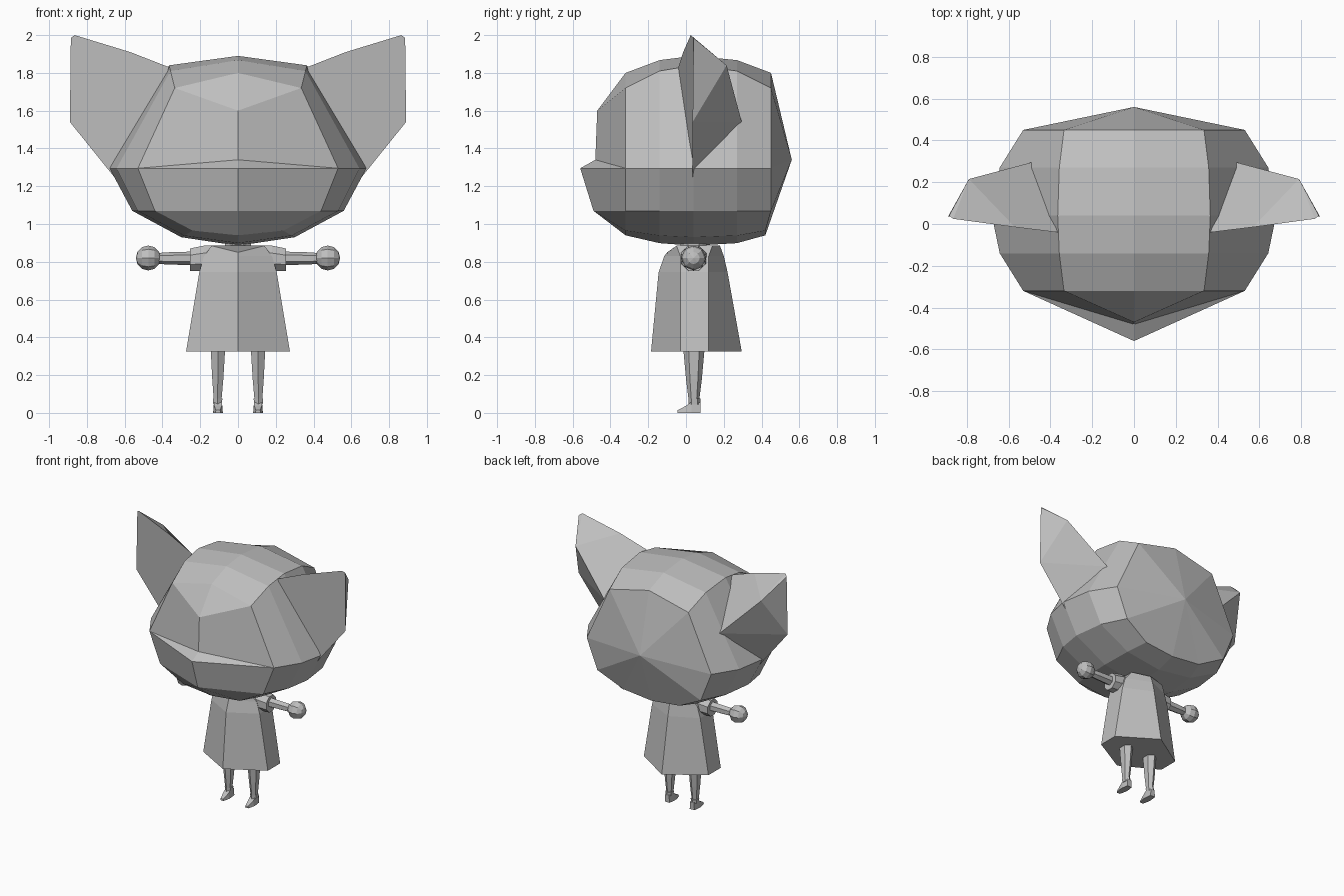
import bpy, bmesh, math
from mathutils import Matrix

if "Cube" in bpy.data.objects:
    bpy.data.objects.remove(bpy.data.objects["Cube"])

grey = bpy.data.materials.new("plain grey")
grey.diffuse_color = (0.52, 0.52, 0.52, 1)
grey.use_nodes = True
grey.node_tree.nodes["Principled BSDF"].inputs["Base Color"].default_value = grey.diffuse_color


def finish(name, bm):
    bmesh.ops.remove_doubles(bm, verts=bm.verts, dist=0.0005)
    bmesh.ops.recalc_face_normals(bm, faces=bm.faces)
    me = bpy.data.meshes.new(name)
    bm.to_mesh(me)
    bm.free()
    me.materials.append(grey)
    ob = bpy.data.objects.new(name, me)
    bpy.context.collection.objects.link(ob)
    return ob


def build(name, faces, sides=(1,)):
    """Faces given as point tuples, optionally repeated mirrored in x."""
    bm = bmesh.new()
    for s in sides:
        for f in faces:
            bm.faces.new([bm.verts.new((s * x, y, z)) for x, y, z in f])
    return finish(name, bm)


def loft(rings, caps=True):
    """Skin a list of closed point loops."""
    n = len(rings[0])
    faces = [(a[i], a[(i + 1) % n], b[(i + 1) % n], b[i])
             for a, b in zip(rings, rings[1:]) for i in range(n)]
    return faces + ([rings[0], rings[-1]] if caps else [])


def loop_x(x, y, z, ry, rz, n):
    return [(x, y + ry * math.cos((i + .5) * math.tau / n),
             z + rz * math.sin((i + .5) * math.tau / n)) for i in range(n)]


def loop_z(x, y, z, rx, ry, n):
    return [(x + rx * math.cos((i + .5) * math.tau / n),
             y + ry * math.sin((i + .5) * math.tau / n), z) for i in range(n)]


# Head: half profiles along y, blended from small end to full middle
small = [(0, 1.80), (.335, 1.72), (.53, 1.295), (.44, 1.07), (.24, .965), (0, .94)]
full = [(0, 1.89), (.365, 1.84), (.68, 1.295), (.56, 1.07), (.30, .93), (0, .885)]
rings = []
for y, t in [(-.32, 0), (-.14, .75), (.04, 1), (.27, .75), (.45, 0)]:
    rings.append([(a[0] + (b[0] - a[0]) * t,
                   y - (.03 if y > .4 and a[1] < 1 else 0),
                   a[1] + (b[1] - a[1]) * t) for a, b in zip(small, full)])
faces = [(a[i], a[i + 1], b[i + 1], b[i])
         for a, b in zip(rings, rings[1:]) for i in range(5)]
apex = (0, .56, 1.34)
faces += [(rings[-1][i], rings[-1][i + 1], apex) for i in range(5)]
# Face: brow, cheek, protruding muzzle ledge and jaw
top, corner, side, low, bot, chin = rings[0]
brow, lip, nose, jaw = (0, -.47, 1.60), (0, -.48, 1.34), (0, -.56, 1.295), (0, -.49, 1.07)
faces += [(top, corner, brow), (corner, side, lip, brow), (lip, side, nose),
          (nose, side, low, jaw), (jaw, low, bot, chin)]
build("head", faces, (1, -1))

# Ears: flat front, wedge-shaped back
A, V, T, U = (.365, -.04, 1.83), (.57, -.015, 1.91), (.865, .025, 2.0), (.885, .04, 1.985)
O, B, P, Q = (.89, .035, 1.54), (.60, .035, 1.18), (.79, .215, 1.84), (.49, .295, 1.54)
ear = [(A, V, T, U, O, B), (T, P, U), (U, P, O), (P, Q, O), (Q, B, O),
       (V, P, T), (A, Q, P, V), (A, B, Q)]


# Dress: six-sided, flared to the hem, dipped neckline
def hexagon(w, front, y1, y2, back, z, zf=None):
    return [(0, front, zf or z), (w, y1, z), (w, y2, z), (0, back, z), (-w, y2, z), (-w, y1, z)]


build("dress", loft([hexagon(.275, -.185, -.03, .12, .295, .325),
                     hexagon(.205, -.145, -.03, .12, .22, .745),
                     hexagon(.18, -.115, -.03, .12, .20, .83),
                     hexagon(.14, -.10, -.05, .14, .18, .885, .85)]))
build("neck", loft([loop_z(0, .04, .82, .075, .075, 8), loop_z(0, .04, .95, .075, .075, 8)]))

# Paired parts
for tag, s in (("right", 1), ("left", -1)):
    build("ear_" + tag, ear, (s,))
    build("sleeve_" + tag, loft([loop_x(.10, .04, .818, .073, .073, 8),
                                 loop_x(.18, .04, .818, .073, .073, 8),
                                 loop_x(.255, .04, .81, .065, .065, 8)]), (s,))
    build("arm_" + tag, loft([loop_x(.24, .04, .818, .036, .036, 6),
                              loop_x(.38, .04, .818, .032, .032, 6),
                              loop_x(.45, .04, .818, .026, .026, 6)]), (s,))
    bm = bmesh.new()
    bmesh.ops.create_uvsphere(bm, u_segments=8, v_segments=6, radius=.066,
                              matrix=Matrix.Translation((s * .475, .04, .82))
                              @ Matrix.Rotation(math.pi / 2, 4, 'Y'))
    finish("hand_" + tag, bm)
    build("leg_" + tag, loft([loop_z(.108, .042, .05, .022, .026, 6),
                              loop_z(.107, .042, .18, .034, .042, 6),
                              loop_z(.106, .042, .40, .048, .062, 6)]), (s,))
    # Ankle cuff and pointed shoe
    build("cuff_" + tag, loft([loop_z(.108, .045, .045, .026, .032, 6),
                               loop_z(.108, .045, .075, .029, .033, 6)]), (s,))
    build("shoe_" + tag, loft([[(.106 - w, y, 0), (.106 + w, y, 0),
                                (.106 + w * .8, y, h), (.106 - w * .8, y, h)]
                               for y, w, h in [(.078, .02, .055), (.03, .026, .06),
                                               (.005, .026, .04), (-.045, .014, .014)]]), (s,))
